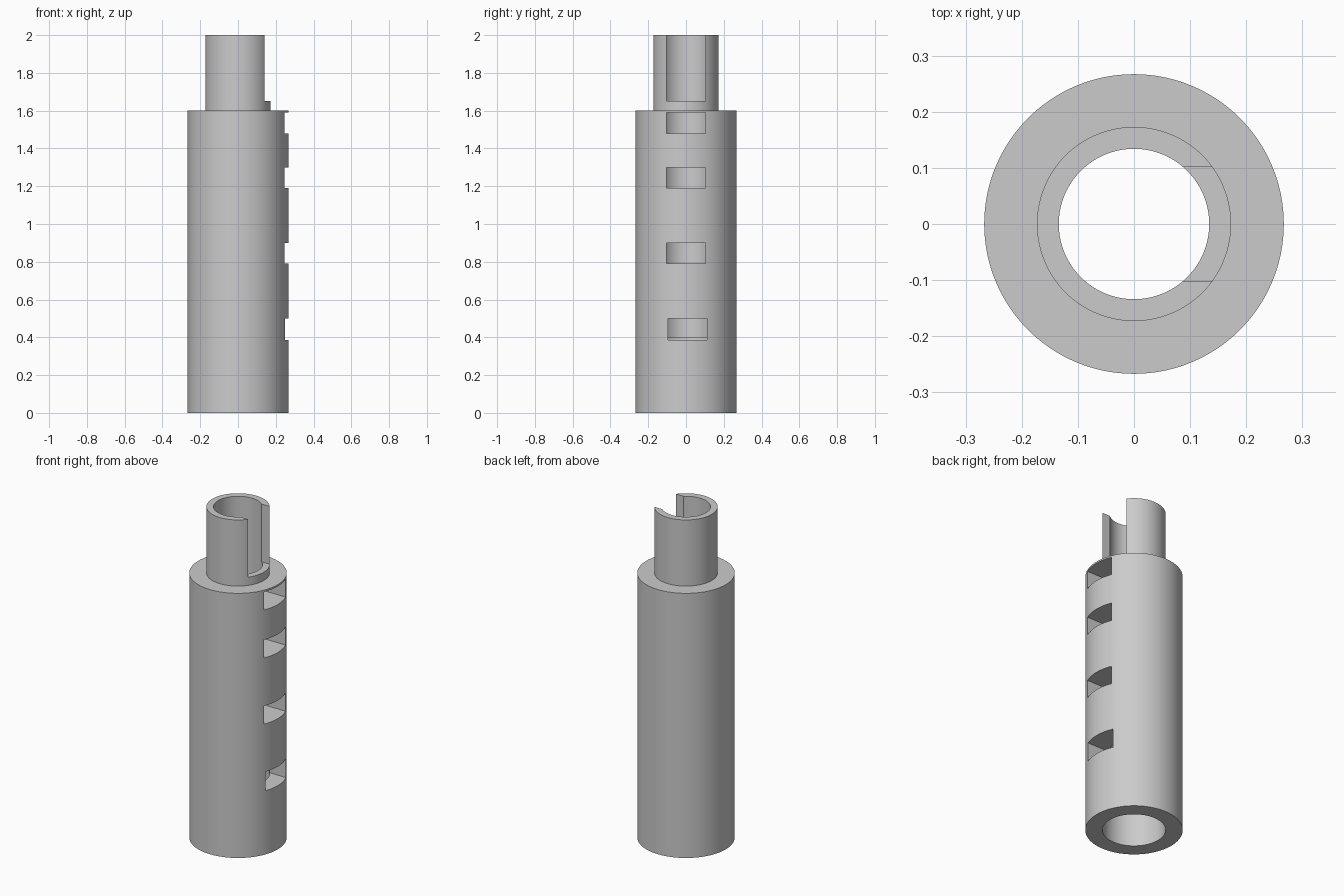
import bpy, bmesh, math

cube = bpy.data.objects.get("Cube")
if cube:
    bpy.data.objects.remove(cube, do_unlink=True)

SEGMENTS = 128
R_OUT, R_MID, R_BORE = 0.267, 0.173, 0.134

grey = bpy.data.materials.new("plain_grey")
grey.use_nodes = True
colour = (0.6, 0.6, 0.6, 1)
grey.diffuse_color = colour
grey.node_tree.nodes["Principled BSDF"].inputs["Base Color"].default_value = colour


def make_object(name, bm):
    bmesh.ops.recalc_face_normals(bm, faces=bm.faces)
    mesh = bpy.data.meshes.new(name)
    bm.to_mesh(mesh)
    bm.free()
    mesh.materials.append(grey)
    obj = bpy.data.objects.new(name, mesh)
    bpy.context.collection.objects.link(obj)
    return obj


def revolve(name, profile):
    """Turn a closed (radius, height) profile around z."""
    bm = bmesh.new()
    rings = []
    for i in range(SEGMENTS):
        a = math.tau * i / SEGMENTS
        rings.append([bm.verts.new((r * math.cos(a), r * math.sin(a), z)) for r, z in profile])
    n = len(profile)
    for i in range(SEGMENTS):
        a, b = rings[i], rings[(i + 1) % SEGMENTS]
        for j in range(n):
            k = (j + 1) % n
            bm.faces.new((a[j], b[j], b[k], a[k]))
    return make_object(name, bm)


def cut_window(target, z0, z1, y_mid):
    """Cut a rectangular opening through the +x wall into the bore."""
    bm = bmesh.new()
    bmesh.ops.create_cube(bm, size=1)
    for v in bm.verts:
        v.co = ((v.co.x + 0.5) * 0.4, v.co.y * 0.204 + y_mid,
                z1 if v.co.z > 0 else z0)
    cutter = make_object("window_cutter", bm)
    cutter.hide_render = True
    mod = target.modifiers.new("window", 'BOOLEAN')
    mod.operation = 'DIFFERENCE'
    mod.solver = 'EXACT'
    mod.object = cutter
    bpy.context.view_layer.objects.active = target
    bpy.ops.object.modifier_apply(modifier=mod.name)
    bpy.data.objects.remove(cutter, do_unlink=True)


# Wide sleeve with a narrower neck, stepped bore inside
tube = revolve("stepped_tube", [
    (R_OUT, 0), (R_OUT, 1.6), (R_MID, 1.6), (R_MID, 2),
    (R_BORE, 2), (R_BORE, 0.4), (R_MID, 0.4), (R_MID, 0)])

# Four windows in the sleeve, then the open slot in the neck
for z0, z1, y_mid in [(0.385, 0.5, 0.008), (0.79, 0.9, 0), (1.19, 1.3, 0),
                      (1.48, 1.59, 0), (1.65, 2.1, 0)]:
    cut_window(tube, z0, z1, y_mid)

# Smooth curved walls, sharp rims
bpy.ops.object.select_all(action='DESELECT')
tube.select_set(True)
bpy.context.view_layer.objects.active = tube
bpy.ops.object.shade_smooth_by_angle(angle=math.radians(30))
